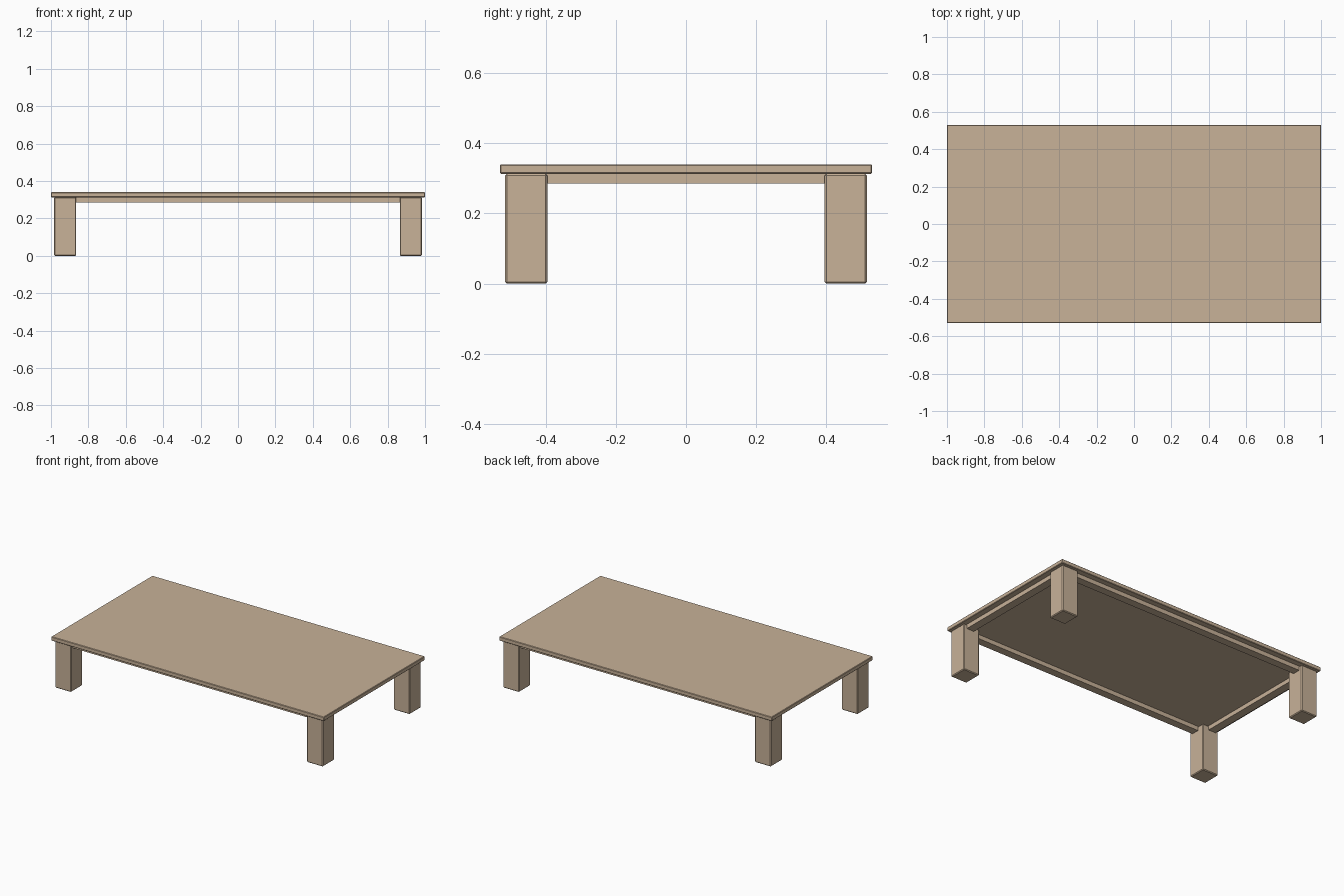
import bpy

if "Cube" in bpy.data.objects:
    bpy.data.objects.remove(bpy.data.objects["Cube"])

wood = bpy.data.materials.new("light_wood")
wood.diffuse_color = (0.58, 0.445, 0.315, 1)
wood.use_nodes = True
wood.node_tree.nodes["Principled BSDF"].inputs["Base Color"].default_value = wood.diffuse_color


def box(name, x0, x1, y0, y1, z0, z1, bevel=0.0):
    """Box between two corners, with optionally softened edges."""
    bpy.ops.mesh.primitive_cube_add(
        size=1, location=((x0 + x1) / 2, (y0 + y1) / 2, (z0 + z1) / 2))
    ob = bpy.context.object
    ob.name = name
    ob.scale = (x1 - x0, y1 - y0, z1 - z0)
    bpy.ops.object.transform_apply(location=False, rotation=False, scale=True)
    ob.data.materials.append(wood)
    if bevel:
        mod = ob.modifiers.new("edge_bevel", 'BEVEL')
        mod.width = bevel
        mod.segments = 1
    return ob


TOP_Z, UNDER_Z, APRON_Z = 0.34, 0.313, 0.285

# Table top
box("table_top", -1, 1, -0.53, 0.53, UNDER_Z, TOP_Z, 0.003)

# Four square legs
for sx, side in ((-1, "left"), (1, "right")):
    for sy, end in ((-1, "front"), (1, "back")):
        xs = sorted((sx * 0.865, sx * 0.983))
        ys = sorted((sy * 0.395, sy * 0.515))
        box(f"{end}_{side}_leg", *xs, *ys, 0, UNDER_Z, 0.005)

# Long aprons along front and back
for s, end in ((-1, "front"), (1, "back")):
    ys = sorted((s * 0.44, s * 0.492))
    box(f"{end}_apron", -0.87, 0.87, *ys, APRON_Z, UNDER_Z)

# Short aprons along the sides
for s, side in ((-1, "left"), (1, "right")):
    xs = sorted((s * 0.908, s * 0.962))
    box(f"{side}_apron", *xs, -0.40, 0.40, APRON_Z, UNDER_Z)
